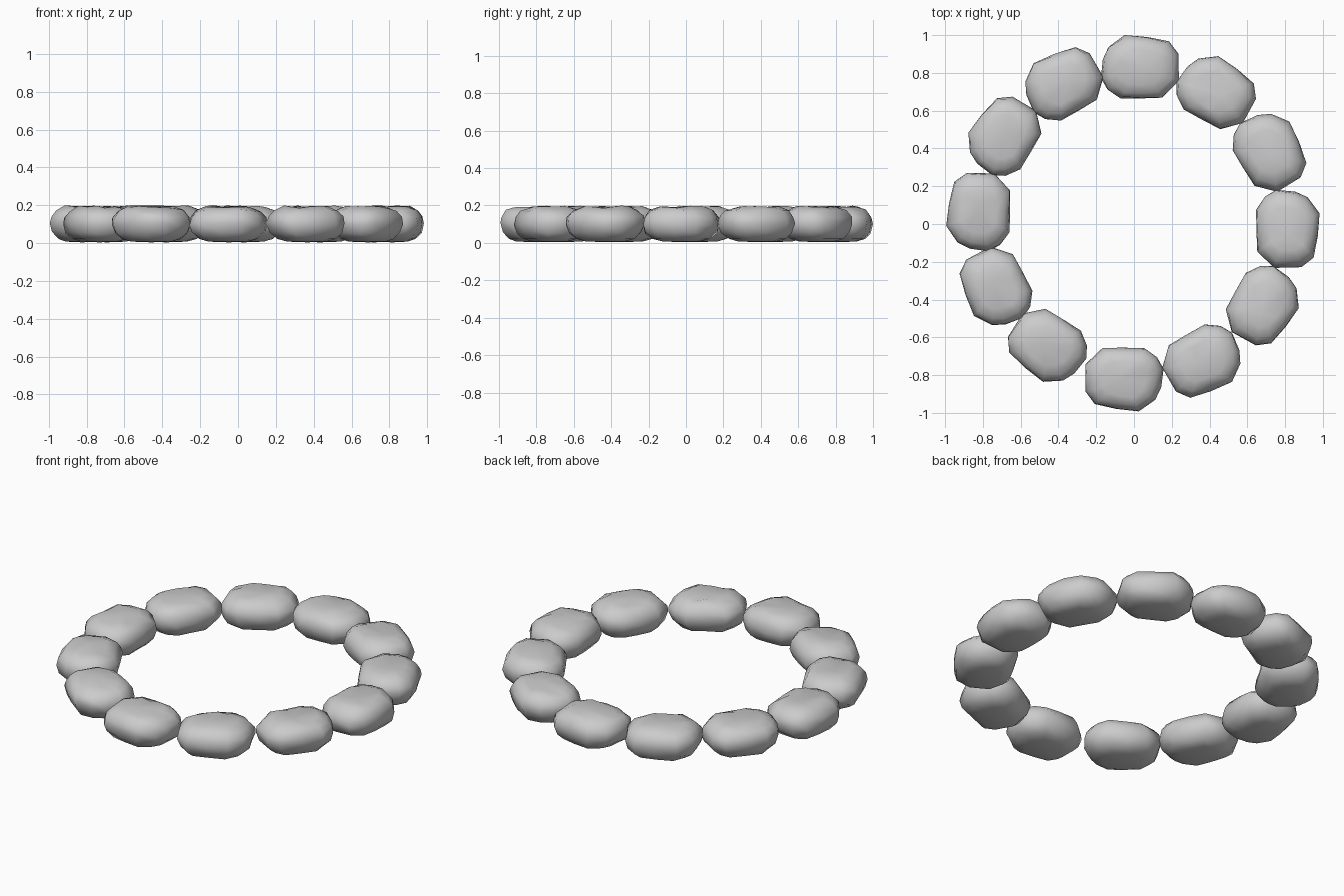
import bpy, bmesh, math, random
from mathutils import Vector

if "Cube" in bpy.data.objects:
    bpy.data.objects.remove(bpy.data.objects["Cube"])

random.seed(4)

# Stone outline seen from above: x along the ring, y outward
OUTLINE = [(-.205, -.06), (-.195, .04), (-.165, .105), (-.08, .168), (.04, .158), (.155, .135),
           (.205, .07), (.208, -.075), (.12, -.163), (.01, -.167), (-.1, -.168), (-.17, -.12)]
# Side profile: height and outline scale
PROFILE = [(.008, .5), (.022, .74), (.055, .92), (.1, 1), (.14, .965), (.172, .82), (.192, .56)]

# Stone centres, laid by hand in a slightly uneven ring
CENTRES = [(.03, .832), (-.38, .743), (-.692, .463), (-.823, .063), (-.733, -.34), (-.457, -.651),
           (-.05, -.822), (.368, -.727), (.687, -.43), (.815, -.024), (.718, .388), (.433, .703)]


def stone(name, cx, cy):
    bm = bmesh.new()
    rings = []
    for z, s in PROFILE:
        ring = []
        for x, y in OUTLINE:
            k = s if s == 1 else s * random.uniform(.975, 1.025)
            dz = 0 if z < .03 else random.uniform(-.007, .007)
            ring.append(bm.verts.new((x * k, y * k, z + dz)))
        rings.append(ring)
    n = len(OUTLINE)
    for a, b in zip(rings, rings[1:]):
        for i in range(n):
            j = (i + 1) % n
            bm.faces.new((a[i], a[j], b[j], b[i]))
    # Rounded bottom and gently dented top
    for ring, p in ((rings[0], (0, 0, 0.004)), (rings[-1], (.04, 0, .188))):
        c = bm.verts.new(p)
        for i in range(n):
            bm.faces.new((ring[i], ring[(i + 1) % n], c))
    bmesh.ops.recalc_face_normals(bm, faces=bm.faces)
    for f in bm.faces:
        f.smooth = True
    me = bpy.data.meshes.new(name)
    bm.to_mesh(me)
    bm.free()
    ob = bpy.data.objects.new(name, me)
    ob.location = Vector((cx, cy, 0))
    ob.rotation_euler.z = math.atan2(cy, cx) - math.radians(88)
    bpy.context.collection.objects.link(ob)


# Ring of stones
for i, (cx, cy) in enumerate(CENTRES):
    stone(f"ring_stone_{i + 1}", cx, cy)
